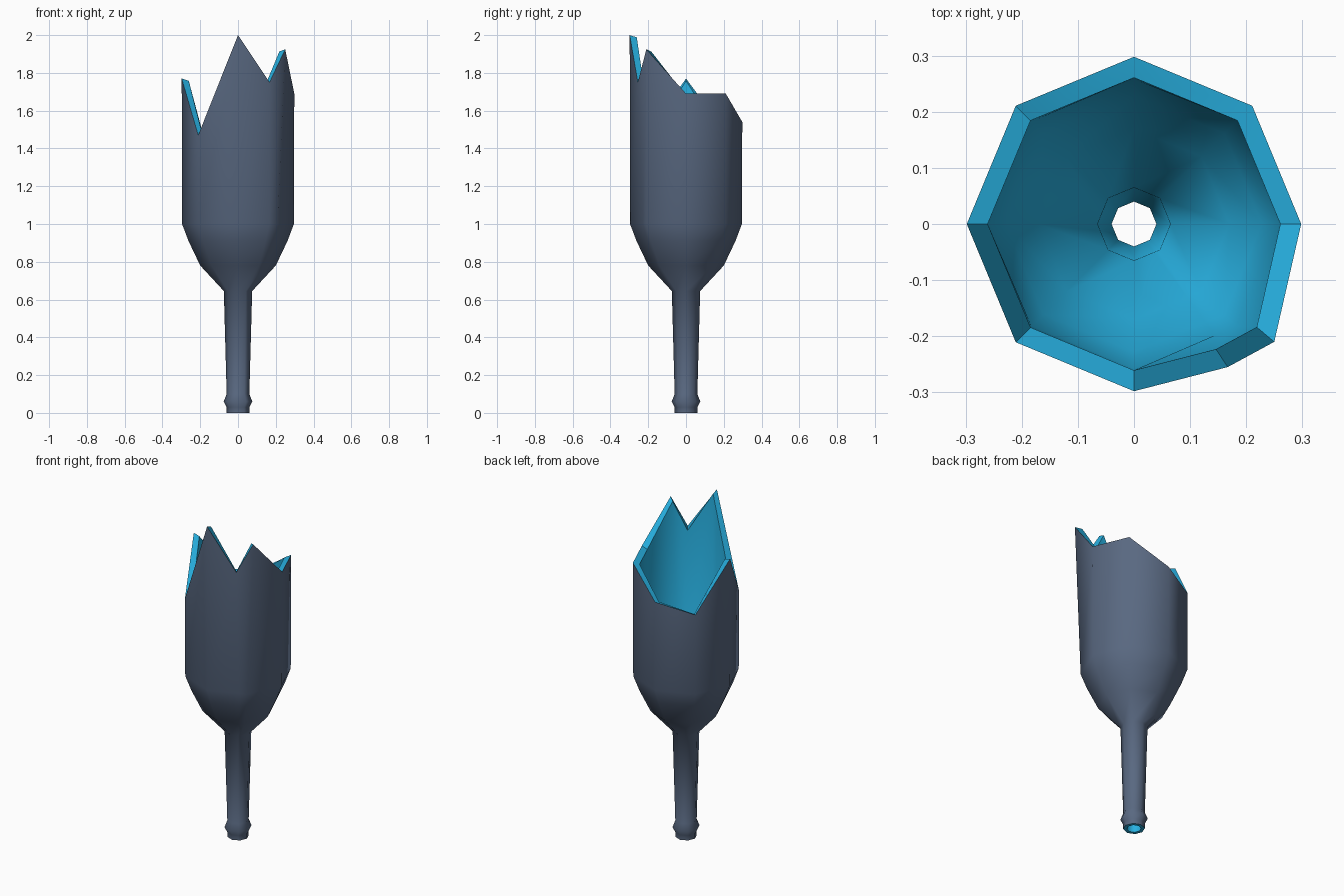
import bpy, bmesh, math
from mathutils import Vector

cube = bpy.data.objects.get("Cube")
if cube:
    bpy.data.objects.remove(cube, do_unlink=True)


def material(name, rgb):
    m = bpy.data.materials.new(name)
    m.use_nodes = True
    m.diffuse_color = (*rgb, 1)
    m.node_tree.nodes["Principled BSDF"].inputs["Base Color"].default_value = (*rgb, 1)
    return m


slate = material("slate_glass", (0.10, 0.14, 0.22))
cyan = material("cyan_inside", (0.021, 0.44, 0.76))


def direction(step):
    a = math.radians(45 * step)
    return Vector((math.cos(a), math.sin(a)))


# Eight columns around the bottle, plus one on the front-left side for a shard notch
columns = [direction(i) for i in range(8)]
columns.insert(7, columns[6].lerp(columns[7], 0.79))

# Jagged broken rim, one point per column
R = 0.298
rim = [(*(columns[i] * R), z) for i, z in
       enumerate((1.69, 1.69, 1.54, 1.485, 1.77, 1.47, 2.0))]
rim += [(0.167, -0.255, 1.75), (0.25, -0.21, 1.925)]
inner_rim = [(x * 0.875, y * 0.875, z - 0.012) for x, y, z in rim]

# Bottle wall profiles as (radius, height)
outside = [(0.06, 0), (0.06, 0.03), (0.076, 0.06), (0.06, 0.10),
           (0.075, 0.645), (0.2, 0.78), (0.262, 0.91), (0.296, 1.0)]
inside = [(0.258, 1.01), (0.228, 0.93), (0.17, 0.81), (0.065, 0.67), (0.04, 0)]


def ring(r, z):
    return [(*(c * r), z) for c in columns]


loops = [ring(*p) for p in outside] + [rim, inner_rim] + [ring(*p) for p in inside]

# Bridge the rings into one closed shell, dark outside and bright inside
bm = bmesh.new()
rings = [[bm.verts.new(co) for co in loop] for loop in loops]
n = len(columns)
for k, low in enumerate(rings):
    high = rings[(k + 1) % len(rings)]
    for i in range(n):
        j = (i + 1) % n
        face = bm.faces.new((low[i], low[j], high[j], high[i]))
        face.material_index = 0 if k < len(outside) else 1
bmesh.ops.recalc_face_normals(bm, faces=bm.faces)

mesh = bpy.data.meshes.new("broken_bottle")
bm.to_mesh(mesh)
bm.free()
mesh.materials.append(slate)
mesh.materials.append(cyan)
bottle = bpy.data.objects.new("broken_bottle", mesh)
bpy.context.collection.objects.link(bottle)

# Smooth walls with crisp broken edges
bpy.ops.object.select_all(action="DESELECT")
bottle.select_set(True)
bpy.context.view_layer.objects.active = bottle
bpy.ops.object.shade_smooth_by_angle(angle=math.radians(60))
